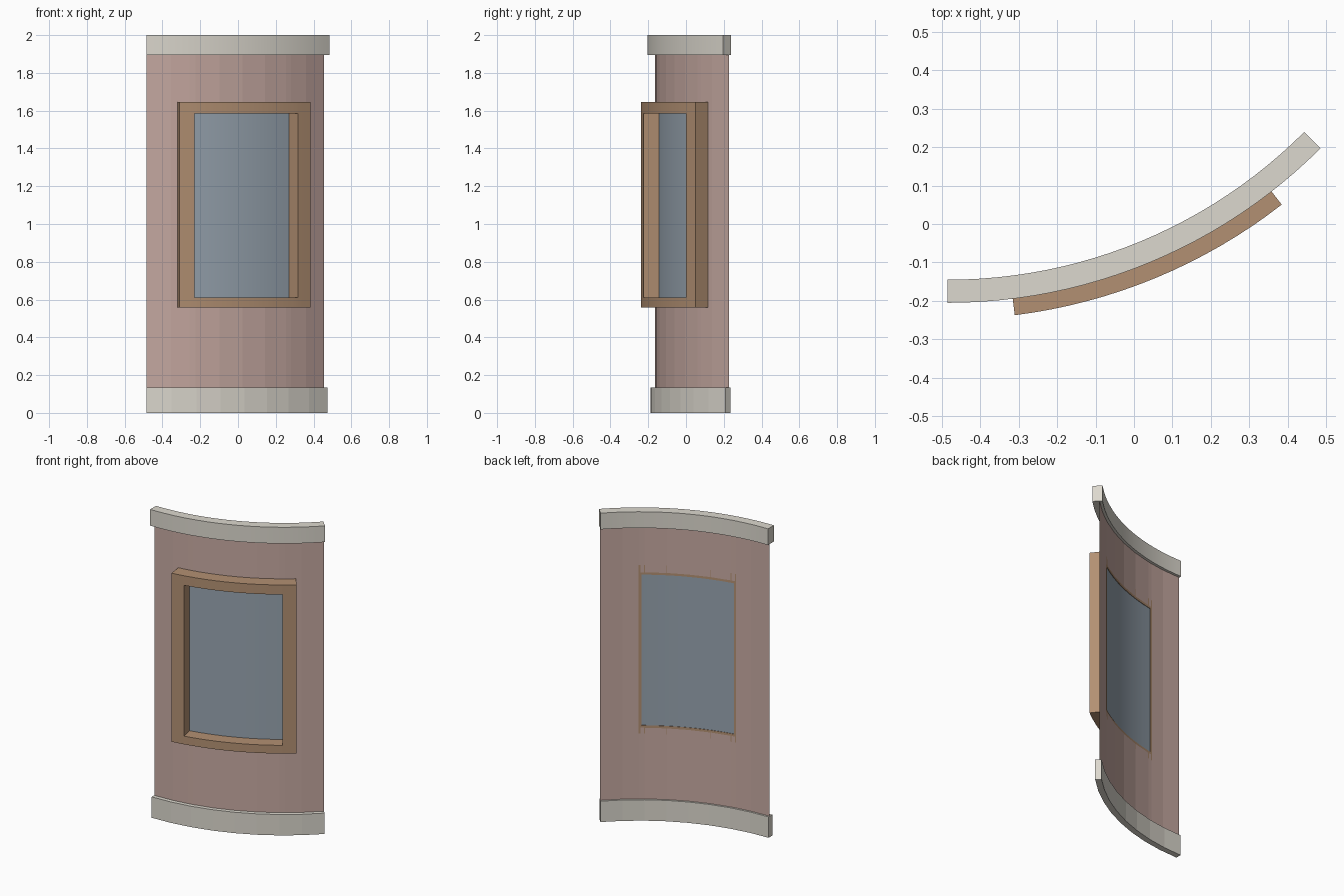
import bpy, bmesh
from math import sin, cos, radians

if "Cube" in bpy.data.objects:
    bpy.data.objects.remove(bpy.data.objects["Cube"])

# Every part is a sector of one cylinder; angle 0 faces -y and runs towards +x
CX, CY = -0.485, 1.167


def material(name, rgb):
    m = bpy.data.materials.new(name)
    m.diffuse_color = (*rgb, 1)
    m.use_nodes = True
    m.node_tree.nodes["Principled BSDF"].inputs["Base Color"].default_value = m.diffuse_color
    return m


stone = material("stone", (0.72, 0.69, 0.62))
plaster = material("plaster", (0.57, 0.40, 0.36))
wood = material("wood", (0.45, 0.28, 0.17))
pane = material("pane", (0.31, 0.37, 0.43))


def bent_panel(name, mat, outer, a0, a1, z0, z1, steps, inner=None, hole=None, smooth=True):
    """Curved panel, optionally with thickness and a hole (a0, a1, z0, z1)."""
    angles = [a0 + (a1 - a0) * i / steps for i in range(steps + 1)]
    heights = [z0, z1]
    if hole:
        # move the nearest inner columns to the hole's sides when they almost coincide
        angles = [a for a in angles if a in (a0, a1) or min(abs(a - hole[0]), abs(a - hole[1])) > 0.3]
        angles = sorted(angles + list(hole[:2]))
        heights = sorted(heights + list(hole[2:]))
    bm = bmesh.new()
    grid = [[bm.verts.new((CX + outer * sin(radians(a)), CY - outer * cos(radians(a)), z))
             for z in heights] for a in angles]
    for i in range(len(angles) - 1):
        for j in range(len(heights) - 1):
            am = (angles[i] + angles[i + 1]) / 2
            zm = (heights[j] + heights[j + 1]) / 2
            if hole and hole[0] < am < hole[1] and hole[2] < zm < hole[3]:
                continue
            bm.faces.new((grid[i][j], grid[i + 1][j], grid[i + 1][j + 1], grid[i][j + 1]))
    bmesh.ops.delete(bm, geom=[v for v in bm.verts if not v.link_faces], context='VERTS')
    if inner:
        # thicken towards the cylinder axis
        geom = bmesh.ops.extrude_face_region(bm, geom=bm.faces[:])["geom"]
        k = inner / outer
        for v in geom:
            if isinstance(v, bmesh.types.BMVert):
                v.co.x = CX + (v.co.x - CX) * k
                v.co.y = CY + (v.co.y - CY) * k
        bmesh.ops.recalc_face_normals(bm, faces=bm.faces[:])
    me = bpy.data.meshes.new(name)
    bm.to_mesh(me)
    bm.free()
    me.materials.append(mat)
    ob = bpy.data.objects.new(name, me)
    bpy.context.collection.objects.link(ob)
    if smooth:
        bpy.ops.object.select_all(action='DESELECT')
        ob.select_set(True)
        bpy.context.view_layer.objects.active = ob
        bpy.ops.object.shade_smooth_by_angle(angle=radians(30))
    return ob


# Wall sheet with window opening
bent_panel("wall", plaster, 1.33, 0, 45, 0.10, 1.92, 8,
           hole=(9.9, 35.1, 0.595, 1.60), smooth=False)
# Stone bands at the foot and head
bent_panel("base_band", stone, 1.356, 0, 45, 0, 0.135, 8, inner=1.318, smooth=False)
bent_panel("cornice", stone, 1.372, 0, 45, 1.895, 2.0, 24, inner=1.312)
# Window frame standing proud of the wall, and its glass
bent_panel("window_frame", wood, 1.415, 7.1, 37.9, 0.557, 1.647, 16, inner=1.33,
           hole=(10.4, 34.5, 0.61, 1.585))
bent_panel("window_glass", pane, 1.333, 10.4, 34.5, 0.61, 1.585, 8)
